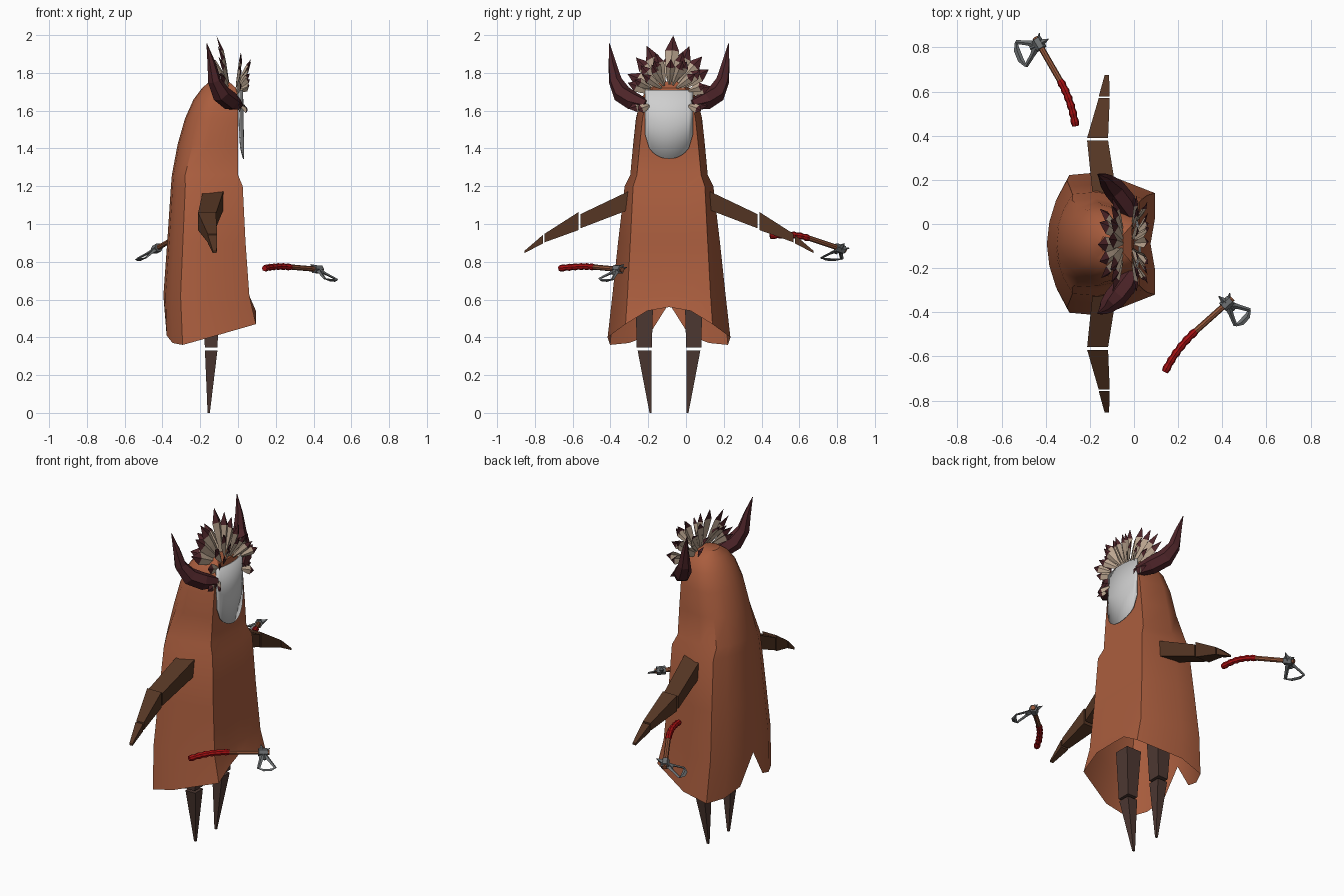
import bpy, bmesh, math, random
from mathutils import Vector as V

random.seed(4)
CY = -0.09  # the figure's plane of symmetry

old = bpy.data.objects.get("Cube")
if old:
    bpy.data.objects.remove(old, do_unlink=True)


def material(name, rgb):
    m = bpy.data.materials.new(name)
    m.use_nodes = True
    m.diffuse_color = (*rgb, 1)
    m.node_tree.nodes["Principled BSDF"].inputs["Base Color"].default_value = (*rgb, 1)
    return m


CLOTH = material("rust cloth", (0.40, 0.11, 0.048))
MASK = material("pale grey mask", (0.62, 0.62, 0.62))
ARM = material("dark brown", (0.09, 0.036, 0.017))
LEG = material("ash brown", (0.075, 0.04, 0.032))
HORN = material("dark maroon", (0.075, 0.018, 0.022))
FEATHER = material("beige feather", (0.50, 0.38, 0.28))
RED = material("red wrap", (0.38, 0.005, 0.006))
WOOD = material("wood", (0.28, 0.09, 0.04))
STEEL = material("steel", (0.15, 0.16, 0.165))


def finish(name, bm, mats, smooth=None):
    bmesh.ops.recalc_face_normals(bm, faces=bm.faces)
    me = bpy.data.meshes.new(name)
    bm.to_mesh(me)
    bm.free()
    for m in mats:
        me.materials.append(m)
    ob = bpy.data.objects.new(name, me)
    bpy.context.collection.objects.link(ob)
    if smooth:
        bpy.ops.object.select_all(action='DESELECT')
        ob.select_set(True)
        bpy.context.view_layer.objects.active = ob
        bpy.ops.object.shade_smooth_by_angle(angle=math.radians(smooth))
    return ob


def loft(bm, rings, first=True, last=True):
    """Skin closed rings of points, with optional end caps."""
    rows = [[bm.verts.new(p) for p in r] for r in rings]
    n = len(rows[0])
    for a, b in zip(rows, rows[1:]):
        for i in range(n):
            bm.faces.new((a[i], a[(i + 1) % n], b[(i + 1) % n], b[i]))
    if first:
        bm.faces.new(rows[0])
    if last:
        bm.faces.new(rows[-1])


def tube(bm, path, radii, sides=8, flat=1.0):
    """Tapered tube along a path; flat squashes the section."""
    pts = [V(p) for p in path]
    rings = []
    for i, p in enumerate(pts):
        t = (pts[min(i + 1, len(pts) - 1)] - pts[max(i - 1, 0)]).normalized()
        side = t.cross(V((0, 0, 1))).normalized()
        up = side.cross(t)
        ang = [2 * math.pi * k / sides for k in range(sides)]
        rings.append([p + radii[i] * (math.cos(a) * side + flat * math.sin(a) * up) for a in ang])
    loft(bm, rings)


# Cloak: height, front x, front half width, side half width, back x
levels = [(0.40, 0.095, 0.23, 0.325, -0.39), (0.62, 0.06, 0.22, 0.30, -0.395),
          (0.90, 0.04, 0.205, 0.27, -0.375), (1.20, 0.025, 0.19, 0.235, -0.355),
          (1.26, 0, 0.17, 0.205, -0.35), (1.42, 0, 0.155, 0.19, -0.32),
          (1.56, 0, 0.14, 0.175, -0.28), (1.66, 0, 0.12, 0.15, -0.235),
          (1.72, -0.01, 0.085, 0.11, -0.19), (1.755, -0.05, 0.04, 0.055, -0.15)]
body_arc = [(0, 1), (0.6, 0.96), (0.82, 0.65), (0.95, 0.33), (1, 0)]
hood_arc = [(0, 1), (0.5, 0.87), (0.8, 0.6), (0.95, 0.3), (1, 0)]
hem = [0.56, 0.54, 0.47, 0.40, 0.36, 0.37, 0.41, 0.58]
rings = []
for k, (z, xf, hf, hs, xb) in enumerate(levels):
    xm = (xf + xb) / 2
    half = [(xf - (0.02 if k == 0 else 0), 0), (xf, hf / 2), (xf, hf)]
    half += [(xm + (xb - xm) * u, hs * v) for u, v in (hood_arc if z > 1.3 else body_arc)]
    half = [(x, y, hem[i] if k == 0 else z) for i, (x, y) in enumerate(half)]
    rings.append([V((x, CY + y, h)) for x, y, h in half]
                 + [V((x, CY - y, h)) for x, y, h in half[-2:0:-1]])
bm = bmesh.new()
loft(bm, rings, first=False)
finish("cloak", bm, [CLOTH], 34)

# Mask: curved plate with a rounded chin
bm = bmesh.new()
rows = []
for i in range(13):
    s = -1 + i / 6
    x = 0.03 - 0.022 * s * s
    chin = 1.47 - 0.125 * math.sqrt(max(0, 1 - s * s))
    rows.append([bm.verts.new((x - 0.006 * t, CY + 0.125 * s, chin + (1.71 - chin) * t)) for t in (0, 0.5, 1)])
for a, b in zip(rows, rows[1:]):
    for j in range(2):
        bm.faces.new((a[j], b[j], b[j + 1], a[j + 1]))
mask = finish("mask", bm, [MASK], 40)
mod = mask.modifiers.new("thickness", 'SOLIDIFY')
mod.thickness = 0.006
mod.offset = 0


def limb(name, sections, mat, axis):
    """Blocky limb from two box sections: centre, x size, other size."""
    bm = bmesh.new()
    rings = []
    for x, y, z, w, h in sections:
        corners = [(-1, -1), (1, -1), (1, 1), (-1, 1)]
        rings.append([V((x + a * w / 2, y + (b * h / 2 if axis == 'z' else 0),
                         z + (b * h / 2 if axis == 'y' else 0))) for a, b in corners])
    loft(bm, rings)
    finish(name, bm, [mat])


# Limbs, with small gaps at the joints
arm_parts = {"upper_arm": [(-0.13, 0.20, 1.13, 0.11, 0.10), (-0.165, 0.468, 1.015, 0.095, 0.075)],
             "forearm": [(-0.165, 0.48, 1.015, 0.095, 0.095), (-0.135, 0.66, 0.925, 0.05, 0.045)],
             "hand": [(-0.135, 0.667, 0.92, 0.05, 0.045), (-0.123, 0.765, 0.852, 0.02, 0.012)]}
leg_parts = {"thigh": [(-0.145, 0.13, 0.64, 0.10, 0.095), (-0.142, 0.131, 0.345, 0.066, 0.08)],
             "shin": [(-0.142, 0.129, 0.33, 0.066, 0.074), (-0.155, 0.098, 0, 0.012, 0.01)]}
for side, s in (("left", 1), ("right", -1)):
    for parts, mat, axis in ((arm_parts, ARM, 'y'), (leg_parts, LEG, 'z')):
        for part, secs in parts.items():
            limb(f"{side}_{part}", [(x, CY + s * y, z, w, h) for x, y, z, w, h in secs], mat, axis)
    # Horn curving outward and up
    path = [(0, 0.12, 1.63), (-0.04, 0.19, 1.65), (-0.09, 0.25, 1.69),
            (-0.125, 0.285, 1.76), (-0.14, 0.30, 1.85), (-0.165, 0.315, 1.955)]
    bm = bmesh.new()
    tube(bm, [(x, CY + s * y, z) for x, y, z in path], (0.03, 0.05, 0.05, 0.036, 0.022, 0.002), 6)
    finish(f"{side}_horn", bm, [HORN])


# Feather crown: folded leaves with dark tips
def feather(bm, base, d, length, width):
    d = d.normalized()
    side = d.cross(V((1, 0, 0.2))).normalized()
    ridge = side.cross(d) * width * 0.25
    rows = []
    for t, w in ((0, 0.25), (0.4, 0.8), (0.68, 1), (1, 0)):
        c = base + d * length * t
        rows.append([bm.verts.new(p) for p in (c - side * w * width / 2, c + ridge * w, c + side * w * width / 2)])
    for k in range(3):
        for j in range(2):
            f = bm.faces.new((rows[k][j], rows[k][j + 1], rows[k + 1][j + 1], rows[k + 1][j]))
            f.material_index = 1 if k == 2 else 0
    bmesh.ops.remove_doubles(bm, verts=rows[3], dist=0.0001)


# count, spread in degrees, length, lean in x, base x, base height, base radius, width
fans = [(7, 62, 0.27, -0.25, -0.05, 1.69, 0.05, 0.075),
        (8, 100, 0.18, 0.15, -0.01, 1.66, 0.09, 0.06),
        (6, 112, 0.13, 0.55, 0.01, 1.67, 0.11, 0.05),
        (5, 55, 0.17, 0.50, 0.0, 1.69, 0.05, 0.05),
        (5, 60, 0.19, -0.75, -0.06, 1.70, 0.06, 0.07)]
bm = bmesh.new()
for n, spread, length, lean, bx, bz, rad, width in fans:
    for i in range(n):
        a = math.radians(spread * (2 * i / (n - 1) - 1) + random.uniform(-5, 5))
        out = V((0, math.sin(a), math.cos(a)))
        size = length * (1 - 0.25 * abs(a) / 1.6) * random.uniform(0.88, 1.03)
        feather(bm, V((bx, CY, bz)) + out * rad, out + V((lean, 0, 0)), size, width)
finish("feather_crown", bm, [FEATHER, HORN])


# Axes: curved wrapped grip, wooden shaft, open-framed blade
def axe(name, start, bend, head, tip_a, tip_b):
    start, bend, head, tip_a, tip_b = map(V, (start, bend, head, tip_a, tip_b))
    shaft = (head - bend).normalized()
    ctrl = bend - shaft * (bend - start).length * 0.5
    n = 12
    curve = [(1 - t) ** 2 * start + 2 * t * (1 - t) * ctrl + t * t * bend for t in [i / n for i in range(n + 1)]]
    bm = bmesh.new()
    tube(bm, curve, [0.019 if i % 2 else 0.015 for i in range(n + 1)])
    finish(name + "_grip", bm, [RED])
    bm = bmesh.new()
    tube(bm, [bend, head + shaft * 0.035], [0.014, 0.014])
    finish(name + "_shaft", bm, [WOOD])
    bm = bmesh.new()
    mid = (tip_a + tip_b) / 2
    out = (mid - head).normalized()
    tube(bm, [head - shaft * 0.025, head + shaft * 0.025], [0.024, 0.024], 6)
    tube(bm, [head, head - out * 0.055], [0.022, 0.002], 4)
    tube(bm, [head + shaft * 0.01, head + shaft * 0.045 - out * 0.03], [0.014, 0.002], 4)
    for tip in (tip_a, tip_b):
        tube(bm, [head + out * 0.01, head.lerp(tip, 0.5), tip], [0.02, 0.011, 0.009], 4, 0.6)
    tube(bm, [tip_a, tip_a.lerp(tip_b, 0.3) + out * 0.012, tip_a.lerp(tip_b, 0.7) + out * 0.012, tip_b],
         [0.005, 0.014, 0.014, 0.005], 4, 0.5)
    tube(bm, [head, head + out * 0.05], [0.026, 0.012], 4, 0.6)
    finish(name + "_blade", bm, [STEEL])


axe("front_axe", (0.14, -0.67, 0.765), (0.28, -0.485, 0.772), (0.42, -0.36, 0.76),
    (0.525, -0.39, 0.705), (0.46, -0.46, 0.71))
axe("rear_axe", (-0.265, 0.445, 0.935), (-0.335, 0.65, 0.925), (-0.43, 0.815, 0.87),
    (-0.535, 0.825, 0.815), (-0.49, 0.715, 0.82))
